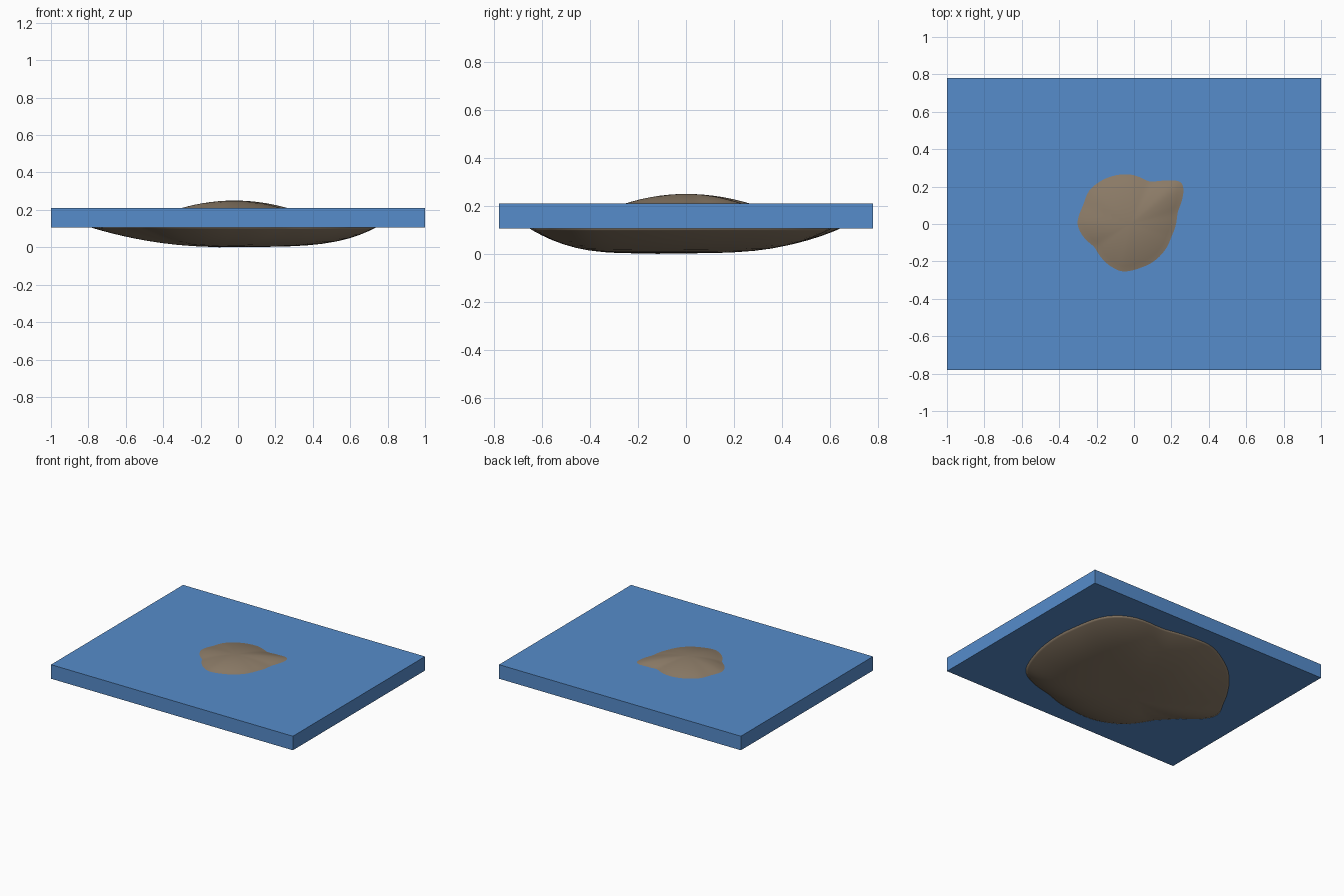
import bpy, bmesh, math

if "Cube" in bpy.data.objects:
    bpy.data.objects.remove(bpy.data.objects["Cube"])

N = 120  # points around the rock


def material(name, rgb):
    m = bpy.data.materials.new(name)
    m.diffuse_color = (*rgb, 1)
    m.use_nodes = True
    m.node_tree.nodes["Principled BSDF"].inputs["Base Color"].default_value = m.diffuse_color
    return m


def finish(bm, name, mat):
    bmesh.ops.recalc_face_normals(bm, faces=bm.faces)
    me = bpy.data.meshes.new(name)
    bm.to_mesh(me)
    bm.free()
    me.materials.append(mat)
    ob = bpy.data.objects.new(name, me)
    bpy.context.collection.objects.link(ob)
    return ob


def radii(points, c):
    """Resample a star-shaped outline at N even angles about c, lightly smoothed."""
    pol = sorted((math.atan2(y - c[1], x - c[0]) % math.tau,
                  math.hypot(x - c[0], y - c[1])) for x, y in points)
    pol = [(pol[-1][0] - math.tau, pol[-1][1])] + pol + [(pol[0][0] + math.tau, pol[0][1])]
    out = []
    for i in range(N):
        a = math.tau * i / N
        for (a0, r0), (a1, r1) in zip(pol, pol[1:]):
            if a0 <= a <= a1:
                out.append(r0 + (r1 - r0) * (a - a0) / (a1 - a0))
                break
    for _ in range(3):
        out = [(out[i - 1] + 2 * out[i] + out[(i + 1) % N]) / 4 for i in range(N)]
    return out


def ring_points(c, r, s=1):
    return [(c[0] + s * r[i] * math.cos(math.tau * i / N),
             c[1] + s * r[i] * math.sin(math.tau * i / N)) for i in range(N)]


# Rock outlines where it leaves the water slab below and above
lower = [(.59, -.45), (.69, -.22), (.73, -.02), (.71, .28), (.68, .45), (.59, .56),
         (.45, .61), (.26, .59), (.03, .635), (-.14, .64), (-.33, .54), (-.52, .38),
         (-.62, .25), (-.72, .07), (-.80, -.06), (-.76, -.15), (-.62, -.25),
         (-.50, -.38), (-.38, -.56), (-.22, -.64), (0, -.64), (.27, -.57)]
upper = [(-.305, 0), (-.27, .10), (-.24, .18), (-.14, .248), (-.02, .265), (.085, .22),
         (.19, .23), (.26, .235), (.265, .17), (.23, .065), (.20, -.065), (.14, -.17),
         (.03, -.235), (-.065, -.255), (-.14, -.215), (-.21, -.12), (-.27, -.07)]
cl, cu = (-.1, -.12), (-.02, 0)
rl, ru = radii(lower, cl), radii(upper, cu)

# Rings from the underside pole to the top pole
rings = []
for s in (.08, .2, .32, .44, .56, .66, .75, .83, .9, .95, .98, 1):
    rings.append([(x, y, .002 + .103 * s ** (3.2 + 1.2 * math.cos(math.tau * i / N)))
                  for i, (x, y) in enumerate(ring_points(cl, rl, s))])
base, top = ring_points(cl, rl), ring_points(cu, ru)
for t, z in ((.02, .117), (.1, .13), (.3, .152), (.55, .175), (.8, .196)):
    rings.append([(a[0] + (b[0] - a[0]) * t, a[1] + (b[1] - a[1]) * t, z)
                  for a, b in zip(base, top)])
for s in (1, .88, .75, .6, .45, .3, .15):
    rings.append([(x, y, .25 - .04 * s * s) for x, y in ring_points(cu, ru, s)])

bm = bmesh.new()
vr = [[bm.verts.new(p) for p in ring] for ring in rings]
for a, b in zip(vr, vr[1:]):
    for i in range(N):
        j = (i + 1) % N
        bm.faces.new((a[i], a[j], b[j], b[i]))
for ring, pole in ((vr[0], (*cl, 0)), (vr[-1], (*cu, .25))):
    p = bm.verts.new(pole)
    for i in range(N):
        bm.faces.new((ring[i], ring[(i + 1) % N], p))
rock = finish(bm, "rock", material("brown rock", (.27, .205, .14)))
for f in rock.data.polygons:
    f.use_smooth = True

# Water slab
bm = bmesh.new()
bmesh.ops.create_cube(bm, size=1)
for v in bm.verts:
    v.co = (v.co.x * 2, v.co.y * 1.56, .1575 + v.co.z * .105)
finish(bm, "water_slab", material("water blue", (.093, .262, .597)))
